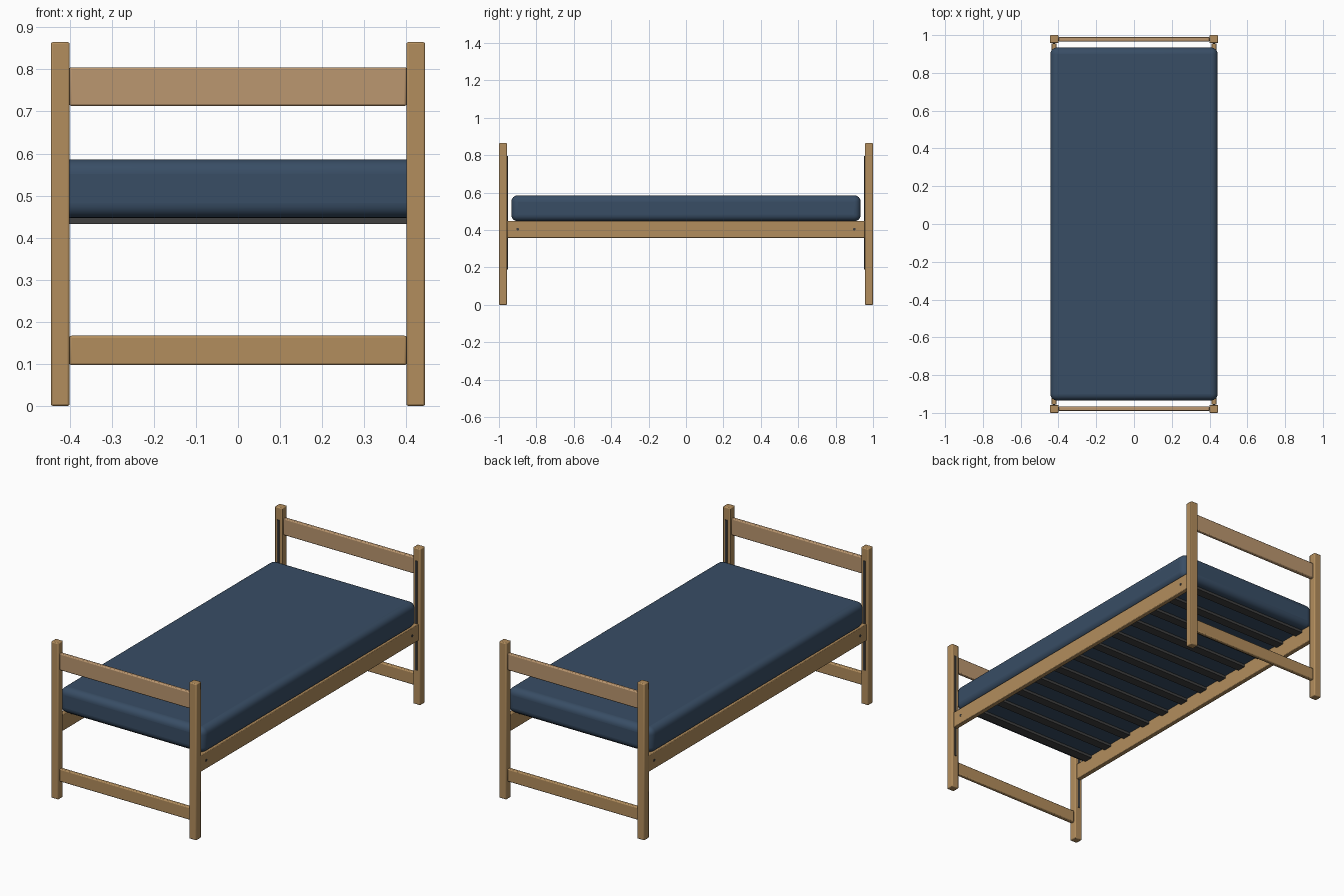
import bpy
import math

if "Cube" in bpy.data.objects:
    bpy.data.objects.remove(bpy.data.objects["Cube"])


def material(name, rgb):
    m = bpy.data.materials.new(name)
    m.diffuse_color = (*rgb, 1)
    m.use_nodes = True
    m.node_tree.nodes["Principled BSDF"].inputs["Base Color"].default_value = m.diffuse_color
    return m


wood = material("wood", (0.45, 0.27, 0.11))
light_wood = material("light_wood", (0.50, 0.31, 0.16))
fabric = material("fabric", (0.04, 0.075, 0.13))
metal = material("dark_metal", (0.05, 0.05, 0.05))


def box(name, xs, ys, zs, mat, bevel=0.0, segments=2):
    """Box given by its min/max on each axis, with optional rounded edges."""
    spans = (xs, ys, zs)
    bpy.ops.mesh.primitive_cube_add(size=1, location=[(a + b) / 2 for a, b in spans])
    ob = bpy.context.object
    ob.name = name
    ob.scale = [abs(b - a) for a, b in spans]
    bpy.ops.object.transform_apply(location=False, rotation=False, scale=True)
    ob.data.materials.append(mat)
    if bevel:
        mod = ob.modifiers.new("rounded_edges", 'BEVEL')
        mod.width = bevel
        mod.segments = segments
        bpy.ops.object.shade_smooth_by_angle(angle=math.radians(40))
    return ob


# Head and foot frames
for end, sy in (("foot", -1), ("head", 1)):
    for side, sx in (("left", -1), ("right", 1)):
        box(f"{end}_{side}_post", (sx * 0.4, sx * 0.445), (sy * 0.957, sy * 1.0),
            (0, 0.865), wood, 0.005)
        # Height adjusting strip on the inner face of the post
        box(f"{end}_{side}_strip", (sx * 0.417, sx * 0.429), (sy * 0.953, sy * 0.96),
            (0.19, 0.795), metal)
    ys = (sy * 0.967, sy * 0.989)
    box(f"{end}_top_rail", (-0.401, 0.401), ys, (0.713, 0.805), light_wood, 0.005)
    box(f"{end}_bottom_rail", (-0.401, 0.401), ys, (0.097, 0.167), wood, 0.005)

# Side rails with bolts
for side, sx in (("left", -1), ("right", 1)):
    box(f"{side}_side_rail", (sx * 0.41, sx * 0.436), (-0.956, 0.956),
        (0.358, 0.449), wood, 0.003)
    for sy in (-1, 1):
        bpy.ops.mesh.primitive_cylinder_add(
            vertices=16, radius=0.007, depth=0.006,
            location=(sx * 0.435, sy * 0.9, 0.405), rotation=(0, math.pi / 2, 0))
        bolt = bpy.context.object
        bolt.name = f"{side}_bolt"
        bolt.data.materials.append(metal)

# Slats under the mattress
count = 12
for i in range(count):
    y = -0.86 + 1.72 * i / (count - 1)
    box(f"slat_{i + 1}", (-0.411, 0.411), (y - 0.025, y + 0.025), (0.432, 0.448), metal)

# Mattress
box("mattress", (-0.443, 0.443), (-0.934, 0.934), (0.447, 0.586), fabric, 0.035, 6)
